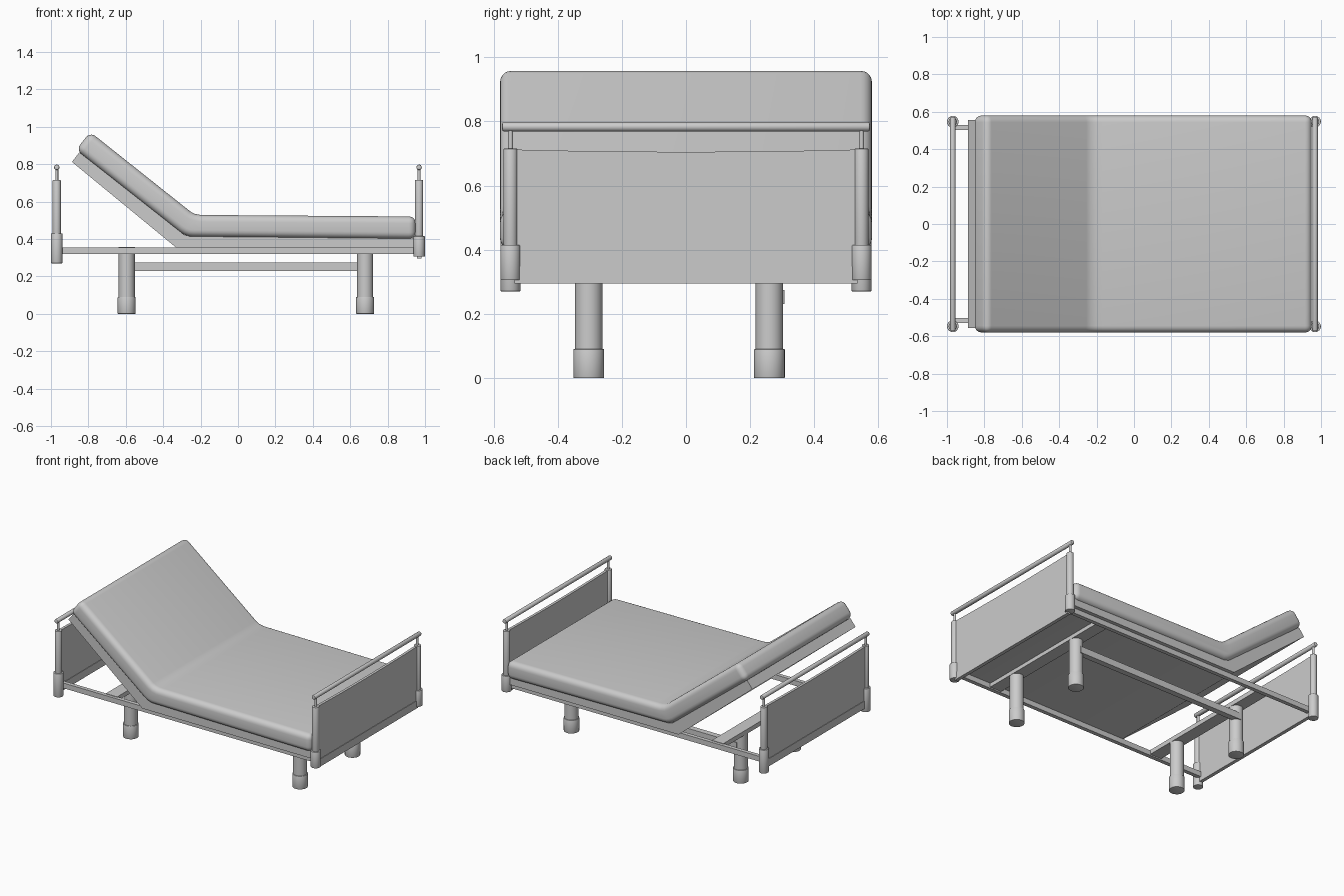
import bpy, bmesh, math

if "Cube" in bpy.data.objects:
    bpy.data.objects.remove(bpy.data.objects["Cube"])


def finish(ob, bevel=0, segs=2, smooth=True):
    bpy.ops.object.select_all(action='DESELECT')
    ob.select_set(True)
    bpy.context.view_layer.objects.active = ob
    if bevel:
        m = ob.modifiers.new("bevel", 'BEVEL')
        m.width, m.segments = bevel, segs
        m.limit_method = 'ANGLE'
        m.angle_limit = math.radians(45)
        bpy.ops.object.modifier_apply(modifier="bevel")
    if smooth:
        bpy.ops.object.shade_smooth_by_angle(angle=math.radians(40))
    return ob


def box(name, x0, x1, y0, y1, z0, z1, bevel=0):
    bpy.ops.mesh.primitive_cube_add(size=1, location=((x0 + x1) / 2, (y0 + y1) / 2, (z0 + z1) / 2))
    ob = bpy.context.object
    ob.name = name
    ob.scale = (x1 - x0, y1 - y0, z1 - z0)
    bpy.ops.object.transform_apply(location=False, rotation=False, scale=True)
    return finish(ob, bevel, smooth=False)


def tube(name, x, y, z0, z1, r, bevel=0):
    bpy.ops.mesh.primitive_cylinder_add(vertices=32, radius=r, depth=z1 - z0, location=(x, y, (z0 + z1) / 2))
    bpy.context.object.name = name
    return finish(bpy.context.object, bevel)


def prism(name, pts, vec, bevel=0, segs=2):
    # extrude a planar outline along a vector
    bm = bmesh.new()
    f = bm.faces.new([bm.verts.new(p) for p in pts])
    r = bmesh.ops.extrude_face_region(bm, geom=[f])
    bmesh.ops.translate(bm, verts=[v for v in r['geom'] if isinstance(v, bmesh.types.BMVert)], vec=vec)
    bmesh.ops.recalc_face_normals(bm, faces=bm.faces)
    me = bpy.data.meshes.new(name)
    bm.to_mesh(me)
    bm.free()
    ob = bpy.data.objects.new(name, me)
    bpy.context.collection.objects.link(ob)
    return finish(ob, bevel, segs)


# mattress, raised at the head, with a softened bend
low = [(0.95, 0.40), (-0.24, 0.412), (-0.265, 0.415), (-0.29, 0.425), (-0.315, 0.441), (-0.866, 0.877)]
high = [(-0.79, 0.972), (-0.255, 0.547), (-0.233, 0.535), (-0.205, 0.529), (-0.17, 0.528), (0.95, 0.52)]
prism("mattress", [(x, -0.58, z) for x, z in low + high], (0, 1.16, 0), 0.036, 5)

# folding platform under the mattress
plat = [(0.94, 0.355), (0.94, 0.405), (-0.255, 0.413), (-0.29, 0.424), (-0.848, 0.863), (-0.888, 0.812), (-0.332, 0.355)]
prism("platform", [(x, -0.555, z) for x, z in plat], (0, 1.11, 0))

# base frame: side rails, cross bars and lower beam
for s in (-1, 1):
    a, b = sorted((s * 0.503, s * 0.53))
    box("side_rail", -0.955, 0.95, a, b, 0.32, 0.355)
for x, z in ((-0.595, 0.358), (0.68, 0.354)):
    box("cross_bar", x - 0.043, x + 0.043, -0.51, 0.51, 0.328, z)
box("lower_beam", -0.595, 0.68, 0.268, 0.307, 0.23, 0.275)

# legs with wider feet
for x in (-0.595, 0.68):
    for y in (-0.303, 0.26):
        tube("leg", x, y, 0.05, 0.33, 0.043)
        tube("leg_foot", x, y, 0, 0.09, 0.048, 0.002)

# head and foot ends
for end, x, z0, z1 in (("head", -0.969, 0.27, 0.43), ("foot", 0.968, 0.305, 0.415)):
    for s in (-1, 1):
        y = s * 0.547
        tube(end + "_post_sleeve", x, y, z0, z1, 0.031, 0.003)
        tube(end + "_post", x, y, z0 + 0.02, 0.715, 0.022, 0.003)
        tube(end + "_rail_pin", x, y, 0.7, 0.78, 0.008)
    rail = tube(end + "_top_rail", x, 0, 0.783 - 0.573, 0.783 + 0.573, 0.0145, 0.006)
    rail.rotation_euler.x = math.pi / 2
    # panel with a slightly dipped top edge
    top = [(x - 0.009, 0.535 - 1.07 * i / 12, 0.705 + 0.007 * ((i - 6) / 6) ** 2) for i in range(13)]
    prism(end + "_panel", [(x - 0.009, -0.535, 0.345), (x - 0.009, 0.535, 0.345)] + top, (0.018, 0, 0))
    box(end + "_lower_board", x - 0.012, x + 0.012, -0.535, 0.535, 0.295, 0.347)
